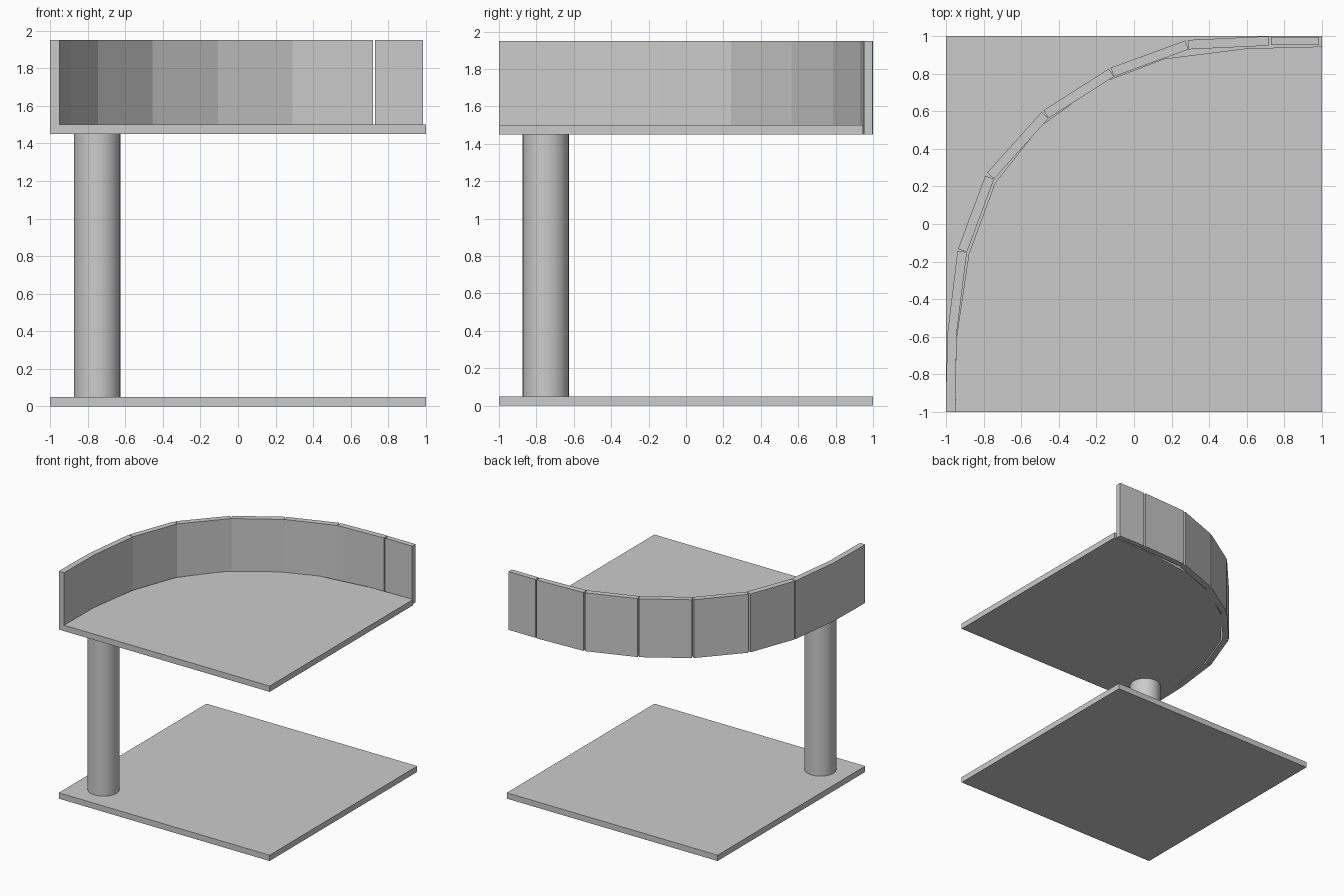
import bpy, bmesh
from mathutils import Vector

if "Cube" in bpy.data.objects:
    bpy.data.objects.remove(bpy.data.objects["Cube"])


def prism(name, outlines, z0, z1):
    """Extrude one or more flat outlines between two heights."""
    bm = bmesh.new()
    for pts in outlines:
        lo = [bm.verts.new((x, y, z0)) for x, y in pts]
        hi = [bm.verts.new((x, y, z1)) for x, y in pts]
        bm.faces.new(lo[::-1])
        bm.faces.new(hi)
        for i in range(len(pts)):
            j = (i + 1) % len(pts)
            bm.faces.new((lo[i], lo[j], hi[j], hi[i]))
    bmesh.ops.recalc_face_normals(bm, faces=bm.faces)
    me = bpy.data.meshes.new(name)
    bm.to_mesh(me)
    bm.free()
    ob = bpy.data.objects.new(name, me)
    bpy.context.collection.objects.link(ob)
    return ob


# Square base
prism("base", [[(-1, -1), (1, -1), (1, 1), (-1, 1)]], 0, 0.05)

# Round support column
bpy.ops.mesh.primitive_cylinder_add(vertices=32, radius=0.124, depth=1.4,
                                    location=(-0.75, -0.75, 0.75))
bpy.context.object.name = "column"
bpy.ops.object.shade_smooth_by_angle()

# Upper platform with a rounded back-left corner
prism("platform", [[(1, -1), (1, 0.945), (0.6, 0.935), (0.16, 0.88),
                    (-0.18, 0.75), (-0.5, 0.52), (-0.74, 0.22),
                    (-0.88, -0.16), (-0.945, -0.6), (-0.95, -1)]], 1.45, 1.5)

# Curved wall of straight panels, with wedge gaps at the outer joints
T = 0.05
inner = [(-0.89, -0.15), (-0.745, 0.24), (-0.455, 0.563),
         (-0.107, 0.785), (0.29, 0.93), (0.72, 0.95)]
panels = [[(-0.95, -1), (-0.945, -0.59), (-0.89, -0.15),
           (-0.94, -0.143), (-0.993, -0.58), (-1, -0.85), (-1, -1)]]
for a, b in zip(inner, inner[1:]):
    d = (Vector(b) - Vector(a)).normalized()
    n = Vector((-d.y, d.x)) * T
    panels.append([a, b, tuple(Vector(b) + n), tuple(Vector(a) + n)])
panels.append([(0.73, 0.952), (0.985, 0.952), (0.985, 0.997), (0.73, 0.997)])
prism("wall_panels", panels, 1.45, 1.95)
